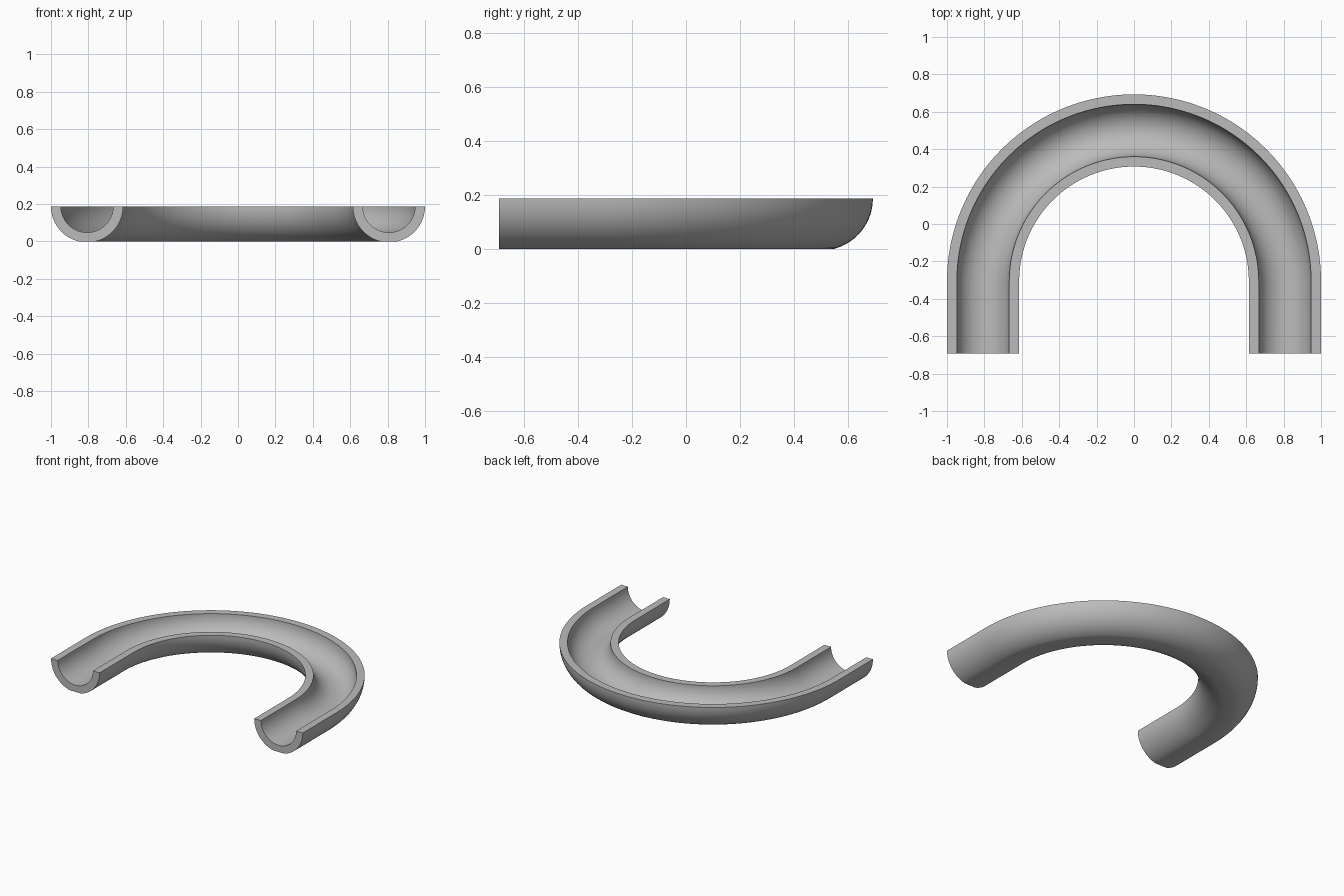
import bpy, bmesh
from math import pi, sin, cos, acos, radians

if "Cube" in bpy.data.objects:
    bpy.data.objects.remove(bpy.data.objects["Cube"])

HEIGHT = 0.188        # rim height, also the centre of the channel section
OUTER, INNER = 0.193, 0.14
BEND = 0.807          # radius of the bend's centre line
BEND_Y, END_Y = -0.307, -0.693
SIDES, STEPS = 14, 96

grey = bpy.data.materials.new("Grey")
grey.use_nodes = True
colour = (0.5, 0.5, 0.5, 1)
grey.diffuse_color = colour
grey.node_tree.nodes["Principled BSDF"].inputs["Base Color"].default_value = colour


def arc(radius, start, end, count):
    """Section points as (sideways offset, height)."""
    angles = [start + (end - start) * i / count for i in range(count + 1)]
    return [(radius * cos(a), HEIGHT + radius * sin(a)) for a in angles]


# Half-pipe section: outer wall with a narrow flat foot, then the inner trough
foot = acos(HEIGHT / OUTER)
section = (arc(OUTER, pi, 1.5 * pi - foot, SIDES)
           + arc(OUTER, 1.5 * pi + foot, 2 * pi, SIDES)
           + arc(INNER, 2 * pi, pi, 2 * SIDES))

# Stations along the path: straight leg, half-circle bend, straight leg
stations = [(0, END_Y)]
stations += [(pi * i / STEPS, BEND_Y) for i in range(STEPS + 1)]
stations += [(pi, END_Y)]

bm = bmesh.new()
rings = []
for turn, y in stations:
    rings.append([bm.verts.new(((BEND + u) * cos(turn), y + (BEND + u) * sin(turn), z))
                  for u, z in section])

# Skin the sweep and close both ends
n = len(section)
for a, b in zip(rings, rings[1:]):
    for i in range(n):
        j = (i + 1) % n
        bm.faces.new((a[i], a[j], b[j], b[i]))
bm.faces.new(rings[0])
bm.faces.new(rings[-1])
bmesh.ops.recalc_face_normals(bm, faces=bm.faces)

mesh = bpy.data.meshes.new("curved_channel")
bm.to_mesh(mesh)
bm.free()
mesh.materials.append(grey)
channel = bpy.data.objects.new("curved_channel", mesh)
bpy.context.collection.objects.link(channel)

bpy.ops.object.select_all(action='DESELECT')
channel.select_set(True)
bpy.context.view_layer.objects.active = channel
bpy.ops.object.shade_smooth_by_angle(angle=radians(30))
